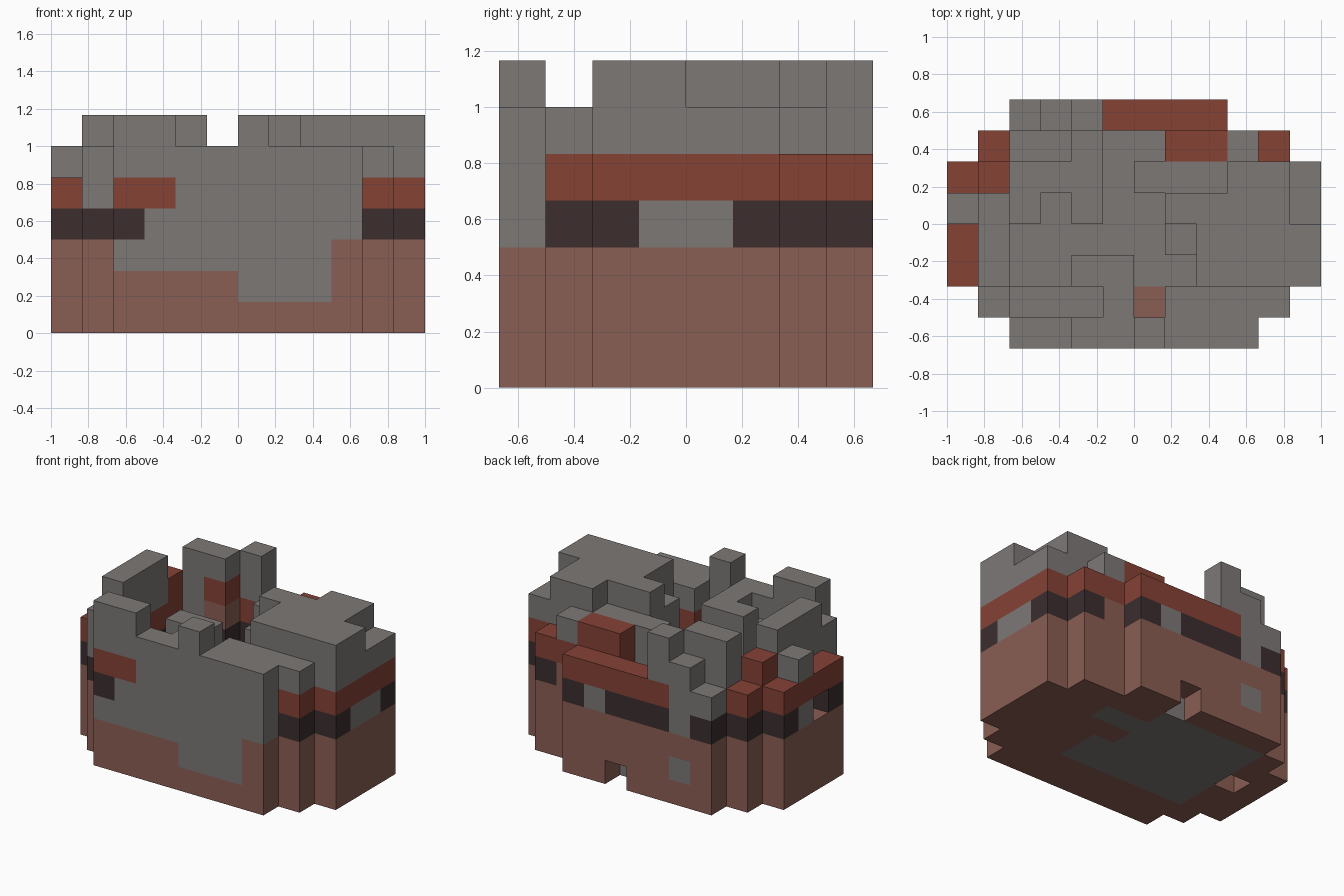
import bpy
import bmesh
from mathutils import Vector

cube = bpy.data.objects.get("Cube")
if cube:
    bpy.data.objects.remove(cube, do_unlink=True)

U = 1 / 6                              # block size
ORIGIN = Vector((-1, -4 * U, 0))
NAMES = ["stone_grey", "clay_brown", "dark_band", "brick_red"]
COLOURS = [(.205, .19, .183), (.255, .112, .087), (.045, .027, .028), (.235, .054, .036)]
GREY, BROWN, DARK, RED = range(4)

materials = []
for name, rgb in zip(NAMES, COLOURS):
    mat = bpy.data.materials.new(name)
    mat.use_nodes = True
    mat.diffuse_color = (*rgb, 1)
    bsdf = mat.node_tree.nodes["Principled BSDF"]
    bsdf.inputs["Base Color"].default_value = (*rgb, 1)
    bsdf.inputs["Roughness"].default_value = 0.9
    materials.append(mat)

blocks = {}                            # cell -> [part, colour]
LAYERS = [BROWN, BROWN, BROWN, DARK, RED, GREY, GREY]


def cells(xs, ys, zs):
    return [(x, y, z) for x in range(*xs) for y in range(*ys) for z in range(*zs)]


def stack(part, xs, ys, top, colour=None):
    """Columns of blocks from the ground, in wall layers or a single colour."""
    for c in cells(xs, ys, (0, top)):
        blocks[c] = [part, LAYERS[c[2]] if colour is None else colour]


def paint(colour, xs, ys, zs):
    for c in cells(xs, ys, zs):
        if c in blocks:
            blocks[c][1] = colour


def carve(x, y, z):
    blocks.pop((x, y, z), None)


# Floor and rubble
stack("floor", (2, 8), (1, 7), 1, GREY)
stack("rubble", (2, 5), (5, 6), 2, GREY)
for x, y in ((2, 4), (4, 4), (4, 6)):
    stack("rubble", (x, x + 1), (y, y + 1), 2, GREY)

# Front wall with its crenels and inner ledge
stack("front_wall", (2, 10), (0, 1), 6)
stack("front_wall", (2, 4), (0, 1), 7)
stack("front_wall", (6, 7), (0, 1), 7)
stack("front_wall", (7, 11), (1, 2), 6)
stack("front_wall", (1, 2), (1, 2), 6)
stack("front_ledge", (2, 5), (1, 2), 5, GREY)
stack("front_ledge", (5, 6), (1, 2), 6, GREY)
stack("front_ledge", (4, 6), (2, 3), 6, GREY)
paint(BROWN, (2, 7), (1, 2), (0, 1))

# Broken side wall on the -x side
stack("right_wall", (0, 1), (2, 6), 5)
stack("right_wall", (0, 1), (4, 5), 6)
stack("right_wall", (1, 2), (2, 5), 7)
stack("right_wall", (1, 2), (5, 6), 6)
stack("right_wall", (1, 2), (6, 7), 5)

# Solid tower on the +x side
stack("left_tower", (8, 12), (2, 4), 7)
stack("left_tower", (7, 11), (4, 5), 7)
stack("left_tower", (9, 11), (5, 6), 7)
stack("left_tower", (11, 12), (4, 6), 6)
stack("tower_step", (7, 8), (3, 4), 6, GREY)
stack("tower_step", (6, 9), (5, 6), 6, GREY)

# Crumbling back wall
stack("back_wall", (5, 9), (7, 8), 5)
for i in range(3):
    stack("back_wall", (2 + i, 3 + i), (7, 8), 5 + i)
stack("back_wall", (2, 4), (6, 7), 7)
stack("back_wall", (7, 10), (6, 7), 6)
stack("back_wall", (10, 11), (6, 7), 5)

# Front patches
paint(GREY, (2, 9), (0, 1), (2, 6))
paint(GREY, (6, 9), (0, 1), (1, 2))
paint(GREY, (9, 10), (0, 1), (3, 6))
paint(GREY, (1, 2), (1, 2), (4, 6))
paint(DARK, (2, 3), (0, 1), (3, 4))
paint(RED, (2, 4), (0, 1), (4, 5))

# Side patches and the window opening
paint(GREY, (11, 12), (3, 5), (3, 4))
paint(GREY, (0, 1), (4, 5), (3, 4))
carve(0, 3, 3)
carve(1, 4, 0)

# Back patches and the drain opening
paint(GREY, (2, 4), (7, 8), (4, 6))
paint(GREY, (3, 4), (7, 8), (3, 4))
paint(GREY, (3, 4), (7, 8), (1, 2))
paint(GREY, (7, 8), (7, 8), (3, 4))
paint(BROWN, (9, 10), (6, 7), (3, 4))
paint(RED, (7, 9), (6, 7), (5, 6))
paint(RED, (1, 2), (5, 6), (5, 6))
paint(RED, (3, 4), (6, 7), (5, 6))
paint(BROWN, (3, 4), (6, 7), (4, 5))
paint(GREY, (2, 3), (6, 7), (1, 7))
paint(GREY, (2, 4), (6, 7), (0, 1))
carve(6, 7, 0)


def build(part):
    """Make one part from its blocks, keeping only the exposed faces."""
    bm = bmesh.new()
    for cell, (owner, colour) in blocks.items():
        if owner != part:
            continue
        centre = ORIGIN + (Vector(cell) + Vector((.5, .5, .5))) * U
        for axis in range(3):
            for sign in (-1, 1):
                n = Vector((0, 0, 0))
                n[axis] = sign
                if tuple(int(a + b) for a, b in zip(cell, n)) in blocks:
                    continue
                u = Vector((0, 0, 0))
                u[(axis + 1) % 3] = 1
                v = n.cross(u)
                corners = (-u - v, u - v, u + v, v - u)
                face = bm.faces.new([bm.verts.new(centre + (n + c) * U / 2) for c in corners])
                face.material_index = colour
    bmesh.ops.remove_doubles(bm, verts=bm.verts, dist=0.001)
    bmesh.ops.dissolve_limit(bm, angle_limit=0.01, verts=bm.verts, edges=bm.edges,
                             delimit={'MATERIAL'})
    mesh = bpy.data.meshes.new(part)
    bm.to_mesh(mesh)
    bm.free()
    for mat in materials:
        mesh.materials.append(mat)
    bpy.context.collection.objects.link(bpy.data.objects.new(part, mesh))


for part in sorted({owner for owner, colour in blocks.values()}):
    build(part)
